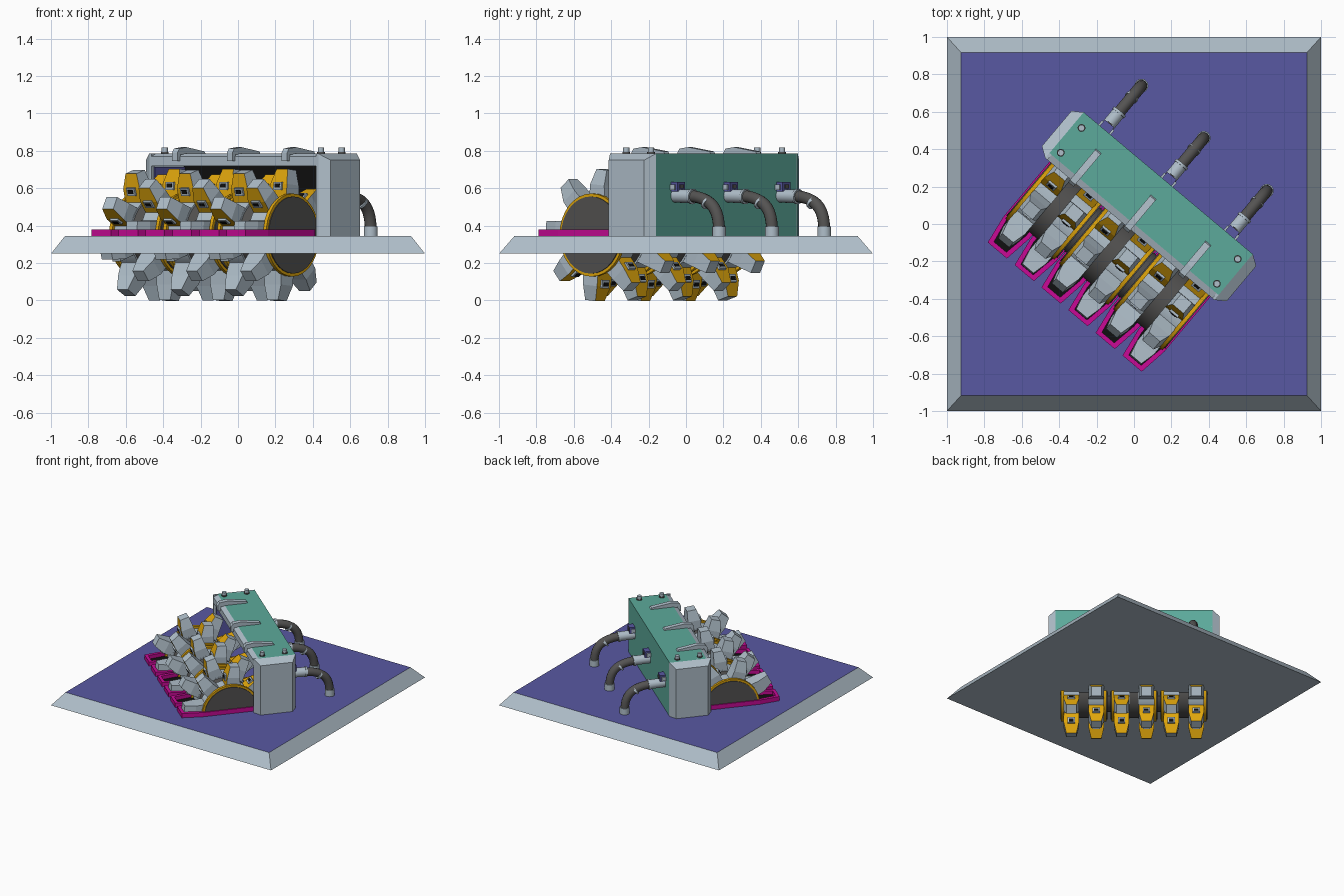
import bpy, bmesh, math
from mathutils import Matrix, Vector

if "Cube" in bpy.data.objects:
    bpy.data.objects.remove(bpy.data.objects["Cube"])


def material(name, rgb):
    lin = [(c / 255 / 12.92 if c < 10 else ((c / 255 + 0.055) / 1.055) ** 2.4) for c in rgb]
    m = bpy.data.materials.new(name)
    m.use_nodes = True
    m.diffuse_color = (*lin, 1)
    m.node_tree.nodes["Principled BSDF"].inputs["Base Color"].default_value = (*lin, 1)
    return m


grey = material("light grey", (176, 191, 202))
blue = material("violet blue", (88, 88, 162))
teal = material("teal", (92, 170, 155))
yellow = material("yellow", (224, 166, 12))
magenta = material("magenta", (200, 10, 150))
dark = material("dark grey", (84, 83, 82))
black = material("black", (16, 16, 16))

# The machine sits turned on its square base
TURN = Matrix.Rotation(math.radians(-40), 4, 'Z')
AXLE = Vector((0, -0.2, 0.35))
GROUND = 0.345


def add(name, mesh, mats, matrix=TURN):
    for m in mats:
        mesh.materials.append(m)
    ob = bpy.data.objects.new(name, mesh)
    bpy.context.collection.objects.link(ob)
    ob.matrix_world = matrix
    return ob


def loft(name, rings, mats, rule=None, matrix=TURN):
    """Skin closed rings of points and cap both ends; rule picks a material per face."""
    bm = bmesh.new()
    loops = [[bm.verts.new(p) for p in ring] for ring in rings]
    n = len(loops[0])
    for a, b in zip(loops, loops[1:]):
        for i in range(n):
            bm.faces.new((a[i], a[(i + 1) % n], b[(i + 1) % n], b[i]))
    bm.faces.new(loops[0])
    bm.faces.new(loops[-1])
    bmesh.ops.recalc_face_normals(bm, faces=bm.faces)
    bm.normal_update()
    if rule:
        for f in bm.faces:
            f.material_index = rule(f.normal, f.calc_center_median())
    mesh = bpy.data.meshes.new(name)
    bm.to_mesh(mesh)
    bm.free()
    return add(name, mesh, mats, matrix)


def rect(x, y, z, cx=0.0, cy=0.0):
    return [(cx - x, cy - y, z), (cx + x, cy - y, z), (cx + x, cy + y, z), (cx - x, cy + y, z)]


def box(name, centre, size, mat, matrix=TURN):
    x, y, z = centre
    a, b, c = (s / 2 for s in size)
    return loft(name, [rect(a, b, z - c, x, y), rect(a, b, z + c, x, y)], [mat], matrix=matrix)


def cylinder(name, centre, axis, radius, depth, mat, sides=32):
    bm = bmesh.new()
    bmesh.ops.create_cone(bm, cap_ends=True, segments=sides, radius1=radius, radius2=radius, depth=depth)
    for f in bm.faces:
        f.smooth = len(f.verts) == 4
    for e in bm.edges:
        e.smooth = all(f.smooth for f in e.link_faces)
    mesh = bpy.data.meshes.new(name)
    bm.to_mesh(mesh)
    bm.free()
    rot = Vector(axis).to_track_quat('Z', 'Y').to_matrix().to_4x4()
    return add(name, mesh, [mat], TURN @ Matrix.Translation(centre) @ rot)


# Base slab with sloping rim
loft("base_slab", [rect(1, 1, 0.25), rect(0.925, 0.917, GROUND)], [grey, blue],
     lambda n, c: int(n.z > 0.9), Matrix())

# Housing: open-fronted hood with dark lining
hood = [(0.285, GROUND), (0.285, 0.785), (0.0, 0.785), (-0.035, 0.77),
        (-0.035, 0.72), (0.235, 0.72), (0.235, GROUND)]


def hood_colour(n, c):
    if n.z > 0.95 or n.y > 0.9:
        return 0
    return 1 if c.y < -0.01 else 2


loft("housing_hood", [[(u, v, z) for v, z in hood] for u in (-0.59, 0.59)],
     [teal, grey, black], hood_colour)
for s, side in ((1, "left"), (-1, "right")):
    def end(u, i, h):
        return [(s * u, -0.035 + i, GROUND), (s * u, 0.285 - i, GROUND),
                (s * u, 0.285 - i, h), (s * u, -0.035 + i, h)]
    loft(side + "_housing_cap", [end(0.575, 0, 0.785), end(0.59, 0, 0.785), end(0.645, 0.037, 0.75)], [grey])
    box(side + "_inner_lining", (s * 0.571, 0.11, 0.53), (0.008, 0.25, 0.37), blue if s < 0 else black)
    for v in (0.04, 0.213):
        cylinder(side + "_housing_bolt", (s * 0.545, v, 0.797), (0, 0, 1), 0.017, 0.04, grey, 12)
        cylinder(side + "_bolt_washer", (s * 0.545, v, 0.788), (0, 0, 1), 0.021, 0.012, dark, 12)

# Clamps over the front edge of the hood
clamp = [(0.18, 0.78), (0.17, 0.797), (0.02, 0.82), (-0.04, 0.812), (-0.055, 0.79),
         (-0.055, 0.745), (-0.03, 0.745), (-0.03, 0.78)]
for u in (-0.395, -0.012, 0.37):
    loft("hood_clamp", [[(u + d, v, z) for v, z in clamp] for d in (-0.019, 0.019)], [grey])

# Hoses from the housing back down to the base
for u in (-0.445, -0.01, 0.43):
    cu = bpy.data.curves.new("hose", 'CURVE')
    cu.dimensions = '3D'
    cu.bevel_depth = 0.032
    cu.bevel_resolution = 4
    cu.resolution_u = 10
    sp = cu.splines.new('BEZIER')
    sp.bezier_points.add(1)
    path = [((u, 0.36, 0.56), (u, 0.24, 0.565), (u, 0.52, 0.555)),
            ((u, 0.592, 0.37), (u, 0.592, 0.51), (u, 0.592, 0.3))]
    for p, (co, left, right) in zip(sp.bezier_points, path):
        p.co, p.handle_left, p.handle_right = co, left, right
    cu.materials.append(dark)
    hose = bpy.data.objects.new("hose", cu)
    bpy.context.collection.objects.link(hose)
    hose.matrix_world = TURN
    cylinder("hose_inlet", (u, 0.34, 0.558), (0, 1, -0.03), 0.036, 0.13, grey, 20)
    cylinder("hose_ring", (u, 0.405, 0.556), (0, 1, -0.1), 0.041, 0.014, grey, 20)
    cylinder("hose_joint", (u, 0.51, 0.522), (0, 1, -0.75), 0.037, 0.014, grey, 20)
    cylinder("hose_outlet", (u, 0.592, 0.37), (0, 0, 1), 0.037, 0.05, grey, 20)
    box("valve_block", (u, 0.305, 0.608), (0.065, 0.045, 0.05), blue)
    box("valve_face", (u, 0.329, 0.61), (0.03, 0.008, 0.022), dark)
    for d in (-0.037, 0.037):
        box("valve_lug", (u + d, 0.3, 0.605), (0.012, 0.03, 0.03), grey)

# Slots in the base, one for each ring of teeth
WHEELS = (-0.375, 0.0, 0.378)
LANES = [(w + d, a) for w in WHEELS for d, a in ((-0.094, 28), (0.094, 5.5))]


def slot(u, inset, z):
    h, t, tip = 0.091 - inset, 0.067 - inset, -0.578 + inset
    return [(u - h, -0.03, z), (u - h, -0.42, z), (u - t, tip, z),
            (u + t, tip, z), (u + h, -0.42, z), (u + h, -0.03, z)]


for u, _ in LANES:
    loft("slot_trim", [slot(u, 0, GROUND - 0.01), slot(u, 0, 0.38), slot(u, 0.024, 0.38),
                       slot(u, 0.024, 0.35)], [magenta, black],
         lambda n, c: int(n.z > 0.9 and c.z < 0.36))

# Drum: three wheels with yellow flanges on a dark axle
X = (1, 0, 0)
cylinder("axle", AXLE, X, 0.15, 1.1, dark)
for w in WHEELS:
    centre = AXLE + Vector((w, 0, 0))
    cylinder("wheel_centre_band", centre, X, 0.195, 0.07, dark)
    for s in (-1, 1):
        cylinder("wheel_hub", centre + Vector((s * 0.092, 0, 0)), X, 0.205, 0.115, grey)
        cylinder("wheel_flange", centre + Vector((s * 0.16, 0, 0)), X, 0.222, 0.022, yellow)
        cylinder("wheel_disc", centre + Vector((s * 0.173, 0, 0)), X, 0.206, 0.008, dark)

# Teeth: local x is the width, y the cutting side, z points outwards
SECTIONS = ((0.17, -0.062, 0.05, 0.058), (0.27, -0.048, 0.05, 0.058), (0.352, -0.042, 0.03, 0.038))
tooth_rings = [[(-h, b, r), (h, b, r), (h, f, r), (-h, f, r)] for r, b, f, h in SECTIONS]
for u, phase in LANES:
    for k in range(8):
        a = math.radians(phase + 45 * k)
        frame = Matrix(((1, 0, 0, u),
                        (0, -math.sin(a), -math.cos(a), AXLE.y),
                        (0, -math.cos(a), math.sin(a), AXLE.z),
                        (0, 0, 0, 1)))
        place = TURN @ frame
        loft("tooth", tooth_rings, [grey, yellow], lambda n, c: int(n.y > 0.7), place)
        box("tooth_insert", (0, 0.052, 0.258), (0.056, 0.018, 0.044), grey, place)
        box("insert_hole", (0, 0.062, 0.26), (0.034, 0.006, 0.02), black, place)
